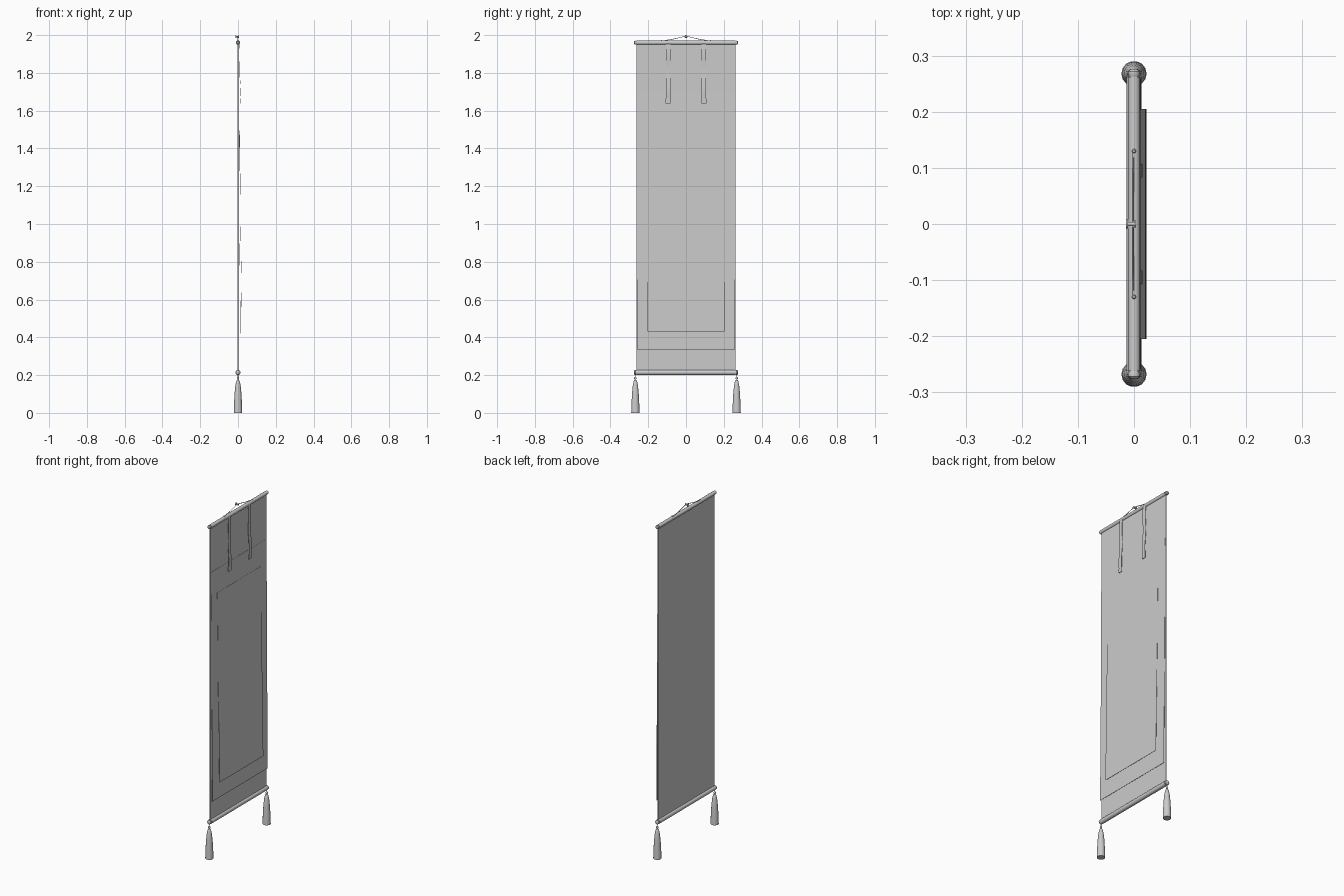
import bpy, math
from mathutils import Vector

if "Cube" in bpy.data.objects:
    bpy.data.objects.remove(bpy.data.objects["Cube"])


def add(name, verts, faces, smooth=False):
    me = bpy.data.meshes.new(name)
    me.from_pydata(verts, [], faces)
    me.update()
    ob = bpy.data.objects.new(name, me)
    bpy.context.collection.objects.link(ob)
    if smooth:
        bpy.context.view_layer.objects.active = ob
        ob.select_set(True)
        bpy.ops.object.shade_smooth_by_angle(angle=math.radians(40))
        ob.select_set(False)
    return ob


# Strip hanging in the y-z plane, its depth x given as a function of t (0 top, 1 bottom)
def sheet(name, y, width, z_top, z_bot, depth, thick=0.001, n=16):
    v, f = [], []
    for i in range(n + 1):
        t = i / n
        z = z_top + (z_bot - z_top) * t
        x = depth(t)
        h = width / 2
        v += [(x, y - h, z), (x, y + h, z), (x - thick, y + h, z), (x - thick, y - h, z)]
    for i in range(n):
        for k in range(4):
            a, b = 4 * i + k, 4 * i + (k + 1) % 4
            f.append((a, a + 4, b + 4, b))
    f += [(0, 1, 2, 3), (4 * n + 3, 4 * n + 2, 4 * n + 1, 4 * n)]
    return add(name, v, f)


# Turned part: (radius, distance) profile along an axis
def lathe(name, profile, origin, axis, n=16):
    q = Vector((0, 0, 1)).rotation_difference(Vector(axis))
    v, f = [], []
    for r, d in profile:
        for k in range(n):
            a = 2 * math.pi * k / n
            v.append(q @ Vector((r * math.cos(a), r * math.sin(a), d)) + Vector(origin))
    m = len(profile)
    for i in range(m - 1):
        for k in range(n):
            a, b = i * n + k, i * n + (k + 1) % n
            f.append((a, b, b + n, a + n))
    f += [tuple(reversed(range(n))), tuple(range((m - 1) * n, m * n))]
    return add(name, v, f, True)


def cord(name, points, radius):
    cu = bpy.data.curves.new(name, 'CURVE')
    cu.dimensions = '3D'
    cu.bevel_depth = radius
    cu.bevel_resolution = 1
    cu.use_fill_caps = True
    sp = cu.splines.new('POLY')
    sp.points.add(len(points) - 1)
    for p, c in zip(sp.points, points):
        p.co = (*c, 1)
    ob = bpy.data.objects.new(name, cu)
    bpy.context.collection.objects.link(ob)


# Cloth layers: backing, mounting border and picture, each hanging further forward
sheet("backing_cloth", 0, 0.524, 1.96, 0.21, lambda t: 0.003, 0.005)
sheet("mounting_border", 0, 0.518, 1.69, 0.335,
      lambda t: 0.005 + 0.008 * t + 0.0005 * math.sin(9 * t))
sheet("picture_panel", 0, 0.41, 1.55, 0.43,
      lambda t: 0.008 + 0.014 * t + 0.0005 * math.sin(9 * t))

# Rods with end knobs
for name, z, r in (("top_rod", 1.96, 0.011), ("bottom_rod", 0.214, 0.0135)):
    lathe(name, [(r, -0.262), (r, 0.262)], (0, 0, z), (0, 1, 0))
    for s in (-1, 1):
        lathe(name + "_knob", [(r * .8, 0.26), (r * .8, 0.264), (r * .95, 0.267),
                               (r * .9, 0.272), (r * .5, 0.276)], (0, 0, z), (0, s, 0), 12)

for s in (-1, 1):
    # Hanging ribbons
    sheet("ribbon", s * 0.095, 0.024, 1.955, 1.64,
          lambda t: 0.009 + 0.005 * t + 0.002 * math.sin(10 * t), 0.0015)
    sheet("ribbon_end_band", s * 0.095, 0.025, 1.664, 1.639, lambda t: 0.014, 0.003, 1)
    # Hanging cord and its eyelets
    cord("hanging_cord", [(-0.002, s * 0.13, 1.969), (-0.002, s * 0.07, 1.978),
                          (-0.002, s * 0.005, 1.994)], 0.0017)
    lathe("cord_eyelet", [(0.004, 0), (0.004, 0.003), (0.0025, 0.006)],
          (0, s * 0.13, 1.968), (0, 0, 1), 8)
    # Weighted tassels
    cord("tassel_string", [(0, s * 0.268, 0.214), (0, s * 0.268, 0.18)], 0.002)
    lathe("tassel", [(0.0225, 0), (0.021, 0.05), (0.018, 0.105), (0.014, 0.145),
                     (0.009, 0.168), (0.005, 0.175)], (0, s * 0.268, 0), (0, 0, 1), 14)
    lathe("tassel_bead", [(0.003, -0.007), (0.0065, -0.003), (0.0065, 0.003), (0.003, 0.007)],
          (0, s * 0.268, 0.183), (0, 0, 1), 10)

# Wall nail holding the cord
lathe("nail", [(0.008, -0.014), (0.008, -0.011), (0.004, -0.011), (0.004, 0.001),
               (0.006, 0.001), (0.006, 0.004)], (0, 0, 1.992), (1, 0, 0), 12)
